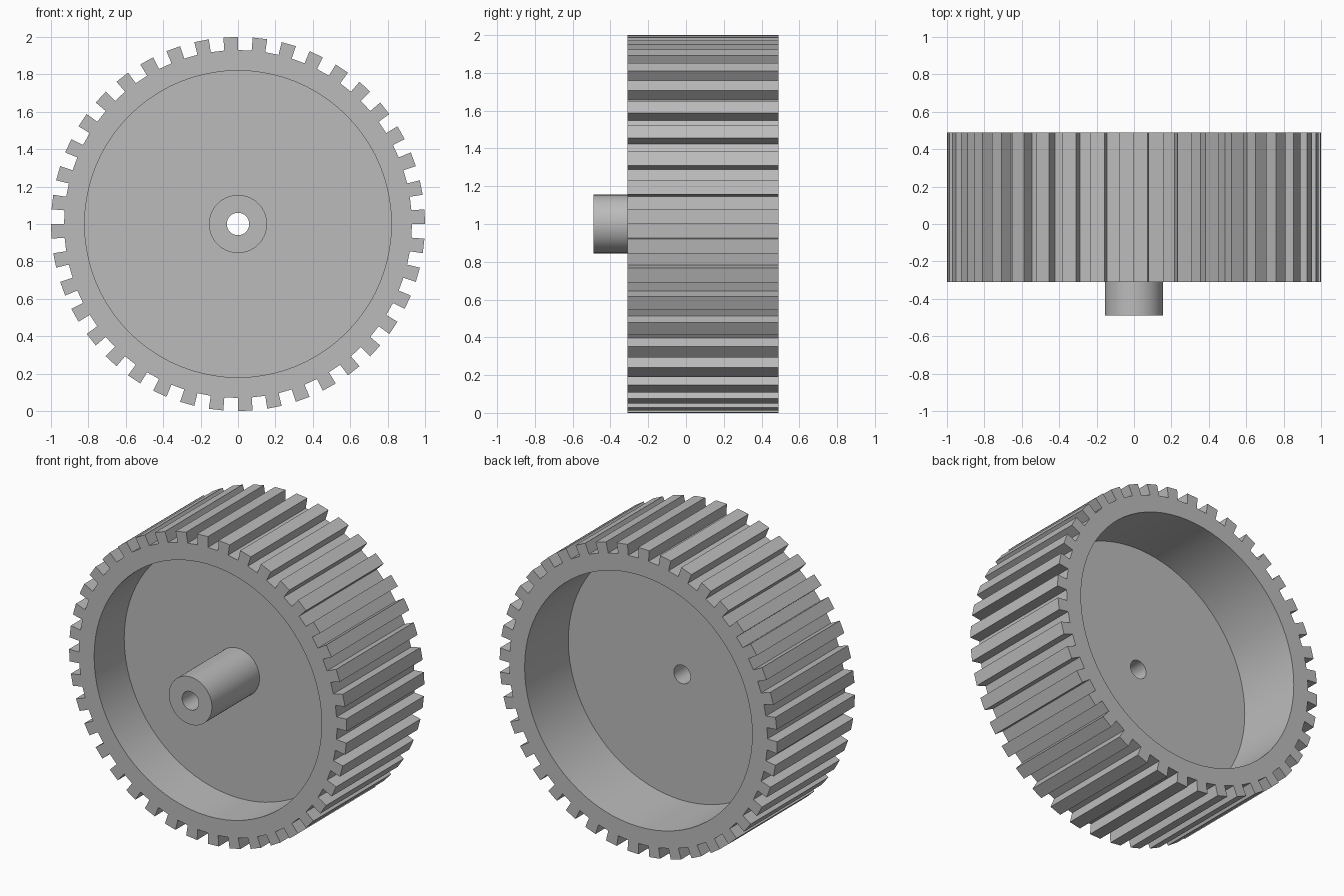
import bpy, bmesh
from math import sin, cos, radians, tau
from mathutils import Vector, Matrix

if "Cube" in bpy.data.objects:
    bpy.data.objects.remove(bpy.data.objects["Cube"], do_unlink=True)

TEETH = 40
STEPS = TEETH * 2                      # one step per tooth, one per gap
TIP, ROOT, BORE_WALL = 1.0, 0.93, 0.82
FRONT, BACK = -0.31, 0.49
HUB_FRONT, WEB_FRONT, WEB_BACK = -0.49, 0.0, 0.04
HUB_R, HOLE_R = 0.155, 0.06

grey = bpy.data.materials.new("plain grey")
grey.use_nodes = True
colour = (0.5, 0.5, 0.5, 1)
grey.diffuse_color = colour
grey.node_tree.nodes["Principled BSDF"].inputs["Base Color"].default_value = colour


def polar(radius, step, y):
    a = tau * step / STEPS
    return Vector((radius * cos(a), y, 1 + radius * sin(a)))


def finish(name, bm):
    bmesh.ops.recalc_face_normals(bm, faces=bm.faces)
    mesh = bpy.data.meshes.new(name)
    bm.to_mesh(mesh)
    bm.free()
    mesh.materials.append(grey)
    obj = bpy.data.objects.new(name, mesh)
    bpy.context.collection.objects.link(obj)
    bpy.ops.object.select_all(action="DESELECT")
    obj.select_set(True)
    bpy.context.view_layer.objects.active = obj
    bpy.ops.object.shade_smooth_by_angle(angle=radians(30))


# Toothed rim: flat ring plus a tooth on every other step, extruded along y
bm = bmesh.new()
rings = [[bm.verts.new(polar(r, i, FRONT)) for i in range(STEPS)]
         for r in (BORE_WALL, ROOT, TIP)]
for i in range(STEPS):
    j = (i + 1) % STEPS
    for inner, outer in zip(rings, rings[1:]):
        if outer is rings[1] or i % 2 == 0:
            bm.faces.new((inner[i], inner[j], outer[j], outer[i]))
result = bmesh.ops.extrude_face_region(bm, geom=bm.faces[:], use_keep_orig=True)
moved = [v for v in result["geom"] if isinstance(v, bmesh.types.BMVert)]
bmesh.ops.translate(bm, verts=moved, vec=(0, BACK - FRONT, 0))
finish("toothed_rim", bm)

# Web disc and bored hub: one closed profile turned about the axle
profile = [(HOLE_R, HUB_FRONT), (HUB_R, HUB_FRONT), (HUB_R, WEB_FRONT),
           (BORE_WALL + 0.02, WEB_FRONT), (BORE_WALL + 0.02, WEB_BACK),
           (HOLE_R, WEB_BACK)]
bm = bmesh.new()
verts = [bm.verts.new(polar(r, 0, y)) for r, y in profile]
edges = [bm.edges.new((a, b)) for a, b in zip(verts, verts[1:] + verts[:1])]
bmesh.ops.spin(bm, geom=verts + edges, cent=(0, 0, 1), axis=(0, 1, 0),
               angle=tau, steps=STEPS, use_merge=True)
bmesh.ops.remove_doubles(bm, verts=bm.verts, dist=1e-5)
finish("web_and_hub", bm)
